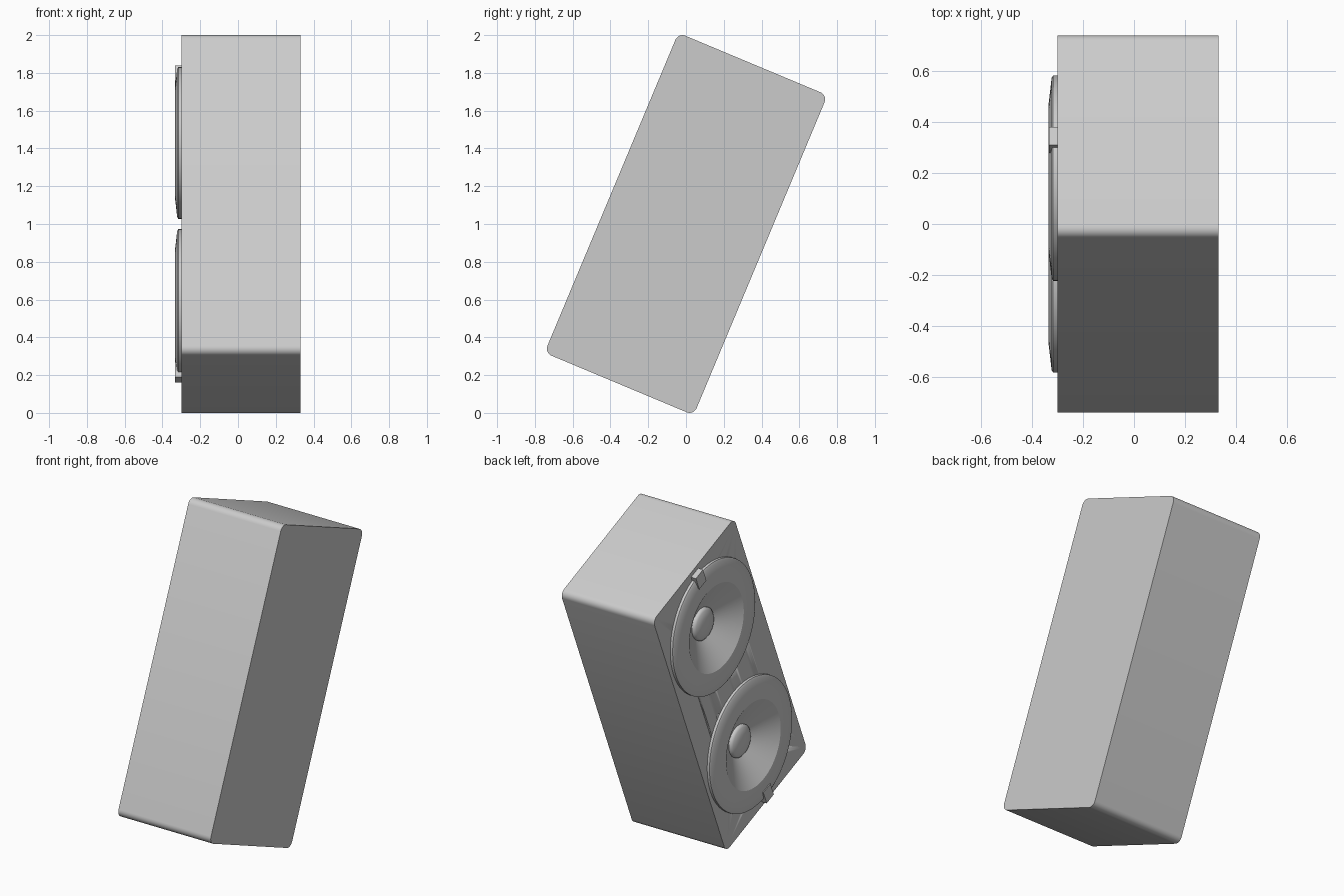
import bpy, bmesh, math
from mathutils import Matrix, Vector

cube = bpy.data.objects.get("Cube")
if cube:
    bpy.data.objects.remove(cube, do_unlink=True)

TILT = Matrix.Translation((0, 0, 1)) @ Matrix.Rotation(math.radians(-22.7), 4, 'X')
FACE_X = -0.30      # plane of the driver side
DRIVER_Z = 0.465    # driver centre along the cabinet
WIDTH, DEPTH, HEIGHT = 0.63, 0.856, 1.836

grey = bpy.data.materials.new("plain grey")
grey.use_nodes = True
GREY = (0.6, 0.6, 0.6, 1)
grey.diffuse_color = GREY
grey.node_tree.nodes["Principled BSDF"].inputs["Base Color"].default_value = GREY


def finish(bm, name, angle=30):
    """Turn a bmesh into a tilted, shaded object."""
    bmesh.ops.recalc_face_normals(bm, faces=bm.faces)
    mesh = bpy.data.meshes.new(name)
    bm.to_mesh(mesh)
    bm.free()
    mesh.materials.append(grey)
    obj = bpy.data.objects.new(name, mesh)
    bpy.context.collection.objects.link(obj)
    obj.matrix_world = TILT
    bpy.ops.object.select_all(action='DESELECT')
    obj.select_set(True)
    bpy.context.view_layer.objects.active = obj
    bpy.ops.object.shade_smooth_by_angle(angle=math.radians(angle))
    return obj


def box(size, centre):
    bm = bmesh.new()
    bmesh.ops.create_cube(bm, size=1)
    bmesh.ops.scale(bm, vec=size, verts=bm.verts)
    bmesh.ops.translate(bm, vec=centre, verts=bm.verts)
    return bm


def lathe(profile, z, segments=64):
    """Spin (radius, height) points about an axis pointing out of the driver side."""
    bm = bmesh.new()
    verts = [bm.verts.new((FACE_X - h, 0, z + r)) for r, h in profile]
    edges = [bm.edges.new(pair) for pair in zip(verts, verts[1:])]
    bmesh.ops.spin(bm, geom=verts + edges, cent=(0, 0, z), axis=(1, 0, 0),
                   angle=math.tau, steps=segments)
    bmesh.ops.remove_doubles(bm, verts=bm.verts, dist=0.0001)
    return bm


# Cabinet with its four long corners rounded
bm = box((WIDTH, DEPTH, HEIGHT), (FACE_X + WIDTH / 2, 0, 0))
long_edges = [e for e in bm.edges
              if abs(e.verts[0].co.x - e.verts[1].co.x) > 0.1]
bmesh.ops.bevel(bm, geom=long_edges, offset=0.04, segments=6,
                profile=0.5, affect='EDGES')
cabinet = finish(bm, "cabinet")

RIM = [(0.402, -0.002), (0.402, 0.016), (0.392, 0.022), (0.34, 0.028),
       (0.29, 0.034), (0.265, 0.034), (0.25, 0.025)]
CONE = [(0.25, 0.025), (0.235, 0.016), (0.09, -0.07), (0, -0.07)]
CAP = [(0.098, -0.07), (0.098, -0.055), (0.085, -0.044), (0.05, -0.034), (0, -0.03)]
WELL = [(0, 0.1), (0.27, 0.1), (0.27, -0.09), (0, -0.09)]

for side, label in ((1, "upper"), (-1, "lower")):
    z = side * DRIVER_Z
    # Round recess in the cabinet
    cutter = finish(lathe(WELL, z), label + "_recess_cutter")
    cutter.hide_render = True
    cut = cabinet.modifiers.new(label + " recess", 'BOOLEAN')
    cut.operation = 'DIFFERENCE'
    cut.solver = 'EXACT'
    cut.object = cutter
    bpy.context.view_layer.objects.active = cabinet
    bpy.ops.object.modifier_apply(modifier=cut.name)
    bpy.data.objects.remove(cutter, do_unlink=True)
    # Driver parts
    finish(lathe(RIM, z), label + "_rim")
    finish(lathe(CONE, z), label + "_cone")
    finish(lathe(CAP, z), label + "_dust_cap", 50)
    # Clip holding the rim at the cabinet end
    clip = box((0.05, 0.075, 0.085), (FACE_X - 0.008, 0, side * 0.85))
    finish(clip, label + "_clip")
